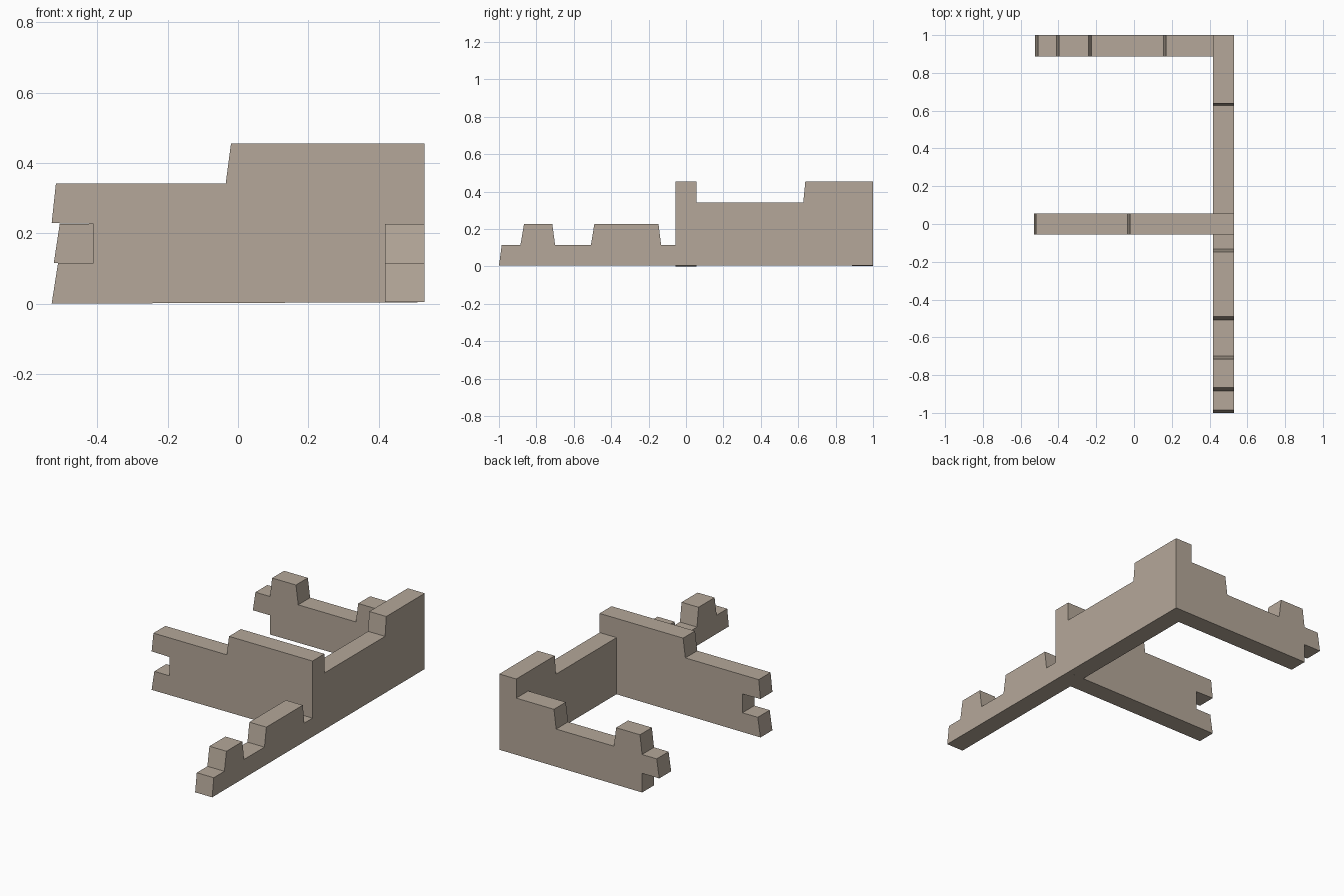
import bpy, bmesh
from mathutils import Vector

if "Cube" in bpy.data.objects:
    bpy.data.objects.remove(bpy.data.objects["Cube"])

stone = bpy.data.materials.new("warm grey stone")
stone.diffuse_color = (0.46, 0.39, 0.32, 1.0)
stone.use_nodes = True
stone.node_tree.nodes["Principled BSDF"].inputs["Base Color"].default_value = stone.diffuse_color


def wall(name, profile, axis, start, end, open_at=()):
    """Extrude a wall profile; axis is the direction the wall runs along.
    Faces lying wholly at a position in open_at (joints) are removed."""
    def point(a, z, t):
        return (a, t, z) if axis == 0 else (t, a, z)
    bm = bmesh.new()
    face = bm.faces.new([bm.verts.new(point(a, z, start)) for a, z in profile])
    ext = bmesh.ops.extrude_face_region(bm, geom=[face], use_keep_orig=True)
    verts = [v for v in ext["geom"] if isinstance(v, bmesh.types.BMVert)]
    bmesh.ops.translate(bm, verts=verts, vec=Vector(point(0, 0, end - start)))
    bmesh.ops.recalc_face_normals(bm, faces=bm.faces[:])
    joints = [f for f in bm.faces
              if any(all(abs(v.co[axis] - p) < 1e-4 for v in f.verts) for p in open_at)]
    bmesh.ops.delete(bm, geom=joints, context='FACES_ONLY')
    mesh = bpy.data.meshes.new(name)
    bm.to_mesh(mesh)
    bm.free()
    mesh.materials.append(stone)
    obj = bpy.data.objects.new(name, mesh)
    bpy.context.collection.objects.link(obj)
    return obj


# crumbled course heights
B, H1, H2, H3, H4 = 0.004, 0.115, 0.227, 0.341, 0.455
IN, OUT = 0.418, 0.53      # long wall thickness in x
T = 0.056                  # half thickness of the middle wall

# middle wall with a notched broken end
wall("middle_wall", [
    (-0.53, 0), (-0.512, H1), (-0.411, H1), (-0.411, H2), (-0.53, H2 + 0.002),
    (-0.518, H3), (-0.035, H3), (-0.02, H4), (OUT, H4), (OUT, B)], 0, -T, T)

# back wall with a window sill and a toothed broken end
wall("back_wall", [
    (-0.411, 0.001), (-0.411, H1), (-0.524, H1), (-0.507, H2), (-0.411, H2),
    (-0.397, H3), (-0.24, H3), (-0.225, H2), (0.155, H2), (0.17, H3),
    (IN, H3), (IN, H4), (OUT, H4), (OUT, B)], 0, 0.888, 1.0)

# low crumbled front half of the long wall
wall("long_wall_front", [
    (-1.0, B), (-0.985, H1), (-0.885, H1), (-0.866, H2), (-0.715, H2),
    (-0.70, H1), (-0.508, H1), (-0.49, H2), (-0.147, H2), (-0.133, H1),
    (-T, H1), (-T, B)], 1, IN, OUT, open_at=(-T,))

# taller rear half of the long wall
wall("long_wall_rear", [
    (T, B), (T, H3), (0.627, H3), (0.638, H4), (0.888, H4), (0.888, B)],
    1, IN, OUT, open_at=(T, 0.888))
